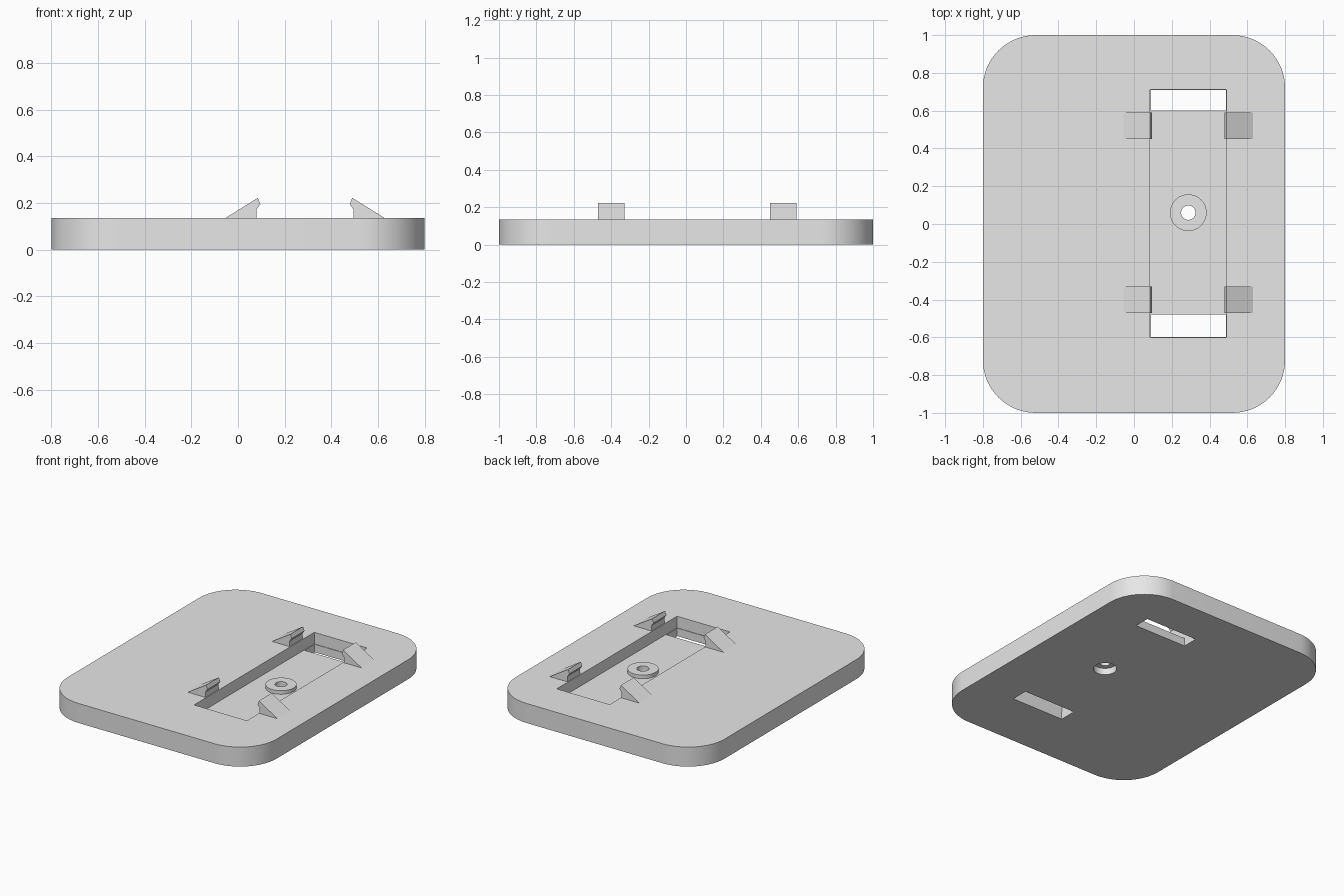
import bpy, bmesh, math

old = bpy.data.objects.get("Cube")
if old:
    bpy.data.objects.remove(old, do_unlink=True)

grey = bpy.data.materials.new("light_grey")
grey.use_nodes = True
grey.diffuse_color = (0.8, 0.8, 0.8, 1)
grey.node_tree.nodes["Principled BSDF"].inputs["Base Color"].default_value = (0.8, 0.8, 0.8, 1)

HALF_X, HALF_Y, TOP, CORNER = 0.8, 1.0, 0.135, 0.28
MID_X, MID_Y = 0.2875, 0.06          # centre of the screw hole
FLOOR, BOSS_TOP = 0.055, 0.08


def prism(name, points, offset):
    """Extrude a closed 3D outline along an offset vector."""
    bm = bmesh.new()
    face = bm.faces.new([bm.verts.new(p) for p in points])
    ext = bmesh.ops.extrude_face_region(bm, geom=[face])
    verts = [v for v in ext["geom"] if isinstance(v, bmesh.types.BMVert)]
    bmesh.ops.translate(bm, verts=verts, vec=offset)
    bmesh.ops.recalc_face_normals(bm, faces=bm.faces)
    mesh = bpy.data.meshes.new(name)
    bm.to_mesh(mesh)
    bm.free()
    mesh.materials.append(grey)
    obj = bpy.data.objects.new(name, mesh)
    bpy.context.collection.objects.link(obj)
    return obj


def box(name, x0, x1, y0, y1, z0, z1):
    return prism(name, [(x0, y0, z0), (x1, y0, z0), (x1, y1, z0), (x0, y1, z0)],
                 (0, 0, z1 - z0))


def disc(name, radius, z0, z1, sides=48):
    ring = [math.tau * i / sides for i in range(sides)]
    return prism(name, [(MID_X + radius * math.cos(a), MID_Y + radius * math.sin(a), z0)
                        for a in ring], (0, 0, z1 - z0))


def combine(target, tool, operation):
    mod = target.modifiers.new(operation, "BOOLEAN")
    mod.operation, mod.solver, mod.object = operation, "EXACT", tool
    bpy.context.view_layer.objects.active = target
    bpy.ops.object.modifier_apply(modifier=mod.name)
    bpy.data.objects.remove(tool, do_unlink=True)


# Plate with rounded corners
outline = []
for quarter, (sx, sy) in enumerate([(1, 1), (-1, 1), (-1, -1), (1, -1)]):
    for i in range(17):
        a = math.pi / 2 * (quarter + i / 16)
        outline.append((sx * (HALF_X - CORNER) + CORNER * math.cos(a),
                        sy * (HALF_Y - CORNER) + CORNER * math.sin(a), 0))
plate = prism("base_plate", outline, (0, 0, TOP))

# Pocket, end slots, raised boss and stepped screw hole
combine(plate, box("pocket", 0.085, 0.49, -0.602, 0.713, FLOOR, 0.3), "DIFFERENCE")
for y0, y1 in [(-0.598, -0.48), (0.6, 0.709)]:
    combine(plate, box("slot", 0.09, 0.486, y0, y1, -0.1, 0.1), "DIFFERENCE")
combine(plate, disc("boss", 0.097, 0.03, BOSS_TOP), "UNION")
combine(plate, disc("counterbore", 0.073, -0.1, 0.045), "DIFFERENCE")
combine(plate, disc("screw_hole", 0.038, -0.1, 0.2), "DIFFERENCE")

# Four snap hooks, mirrored across the pocket
hook = [(-0.055, TOP), (0.08, TOP), (0.08, 0.173), (0.096, 0.195), (0.085, 0.222)]
for end, y in [("front", -0.47), ("back", 0.45)]:
    for side, sign in [("right", 1), ("left", -1)]:
        pts = [(MID_X + sign * (x - MID_X), y, z) for x, z in hook]
        prism(f"{end}_{side}_hook", pts, (0, 0.14, 0))

# Smooth the rounded walls, keep hard edges
bpy.ops.object.select_all(action="DESELECT")
plate.select_set(True)
bpy.context.view_layer.objects.active = plate
bpy.ops.object.shade_smooth_by_angle(angle=math.radians(30))
